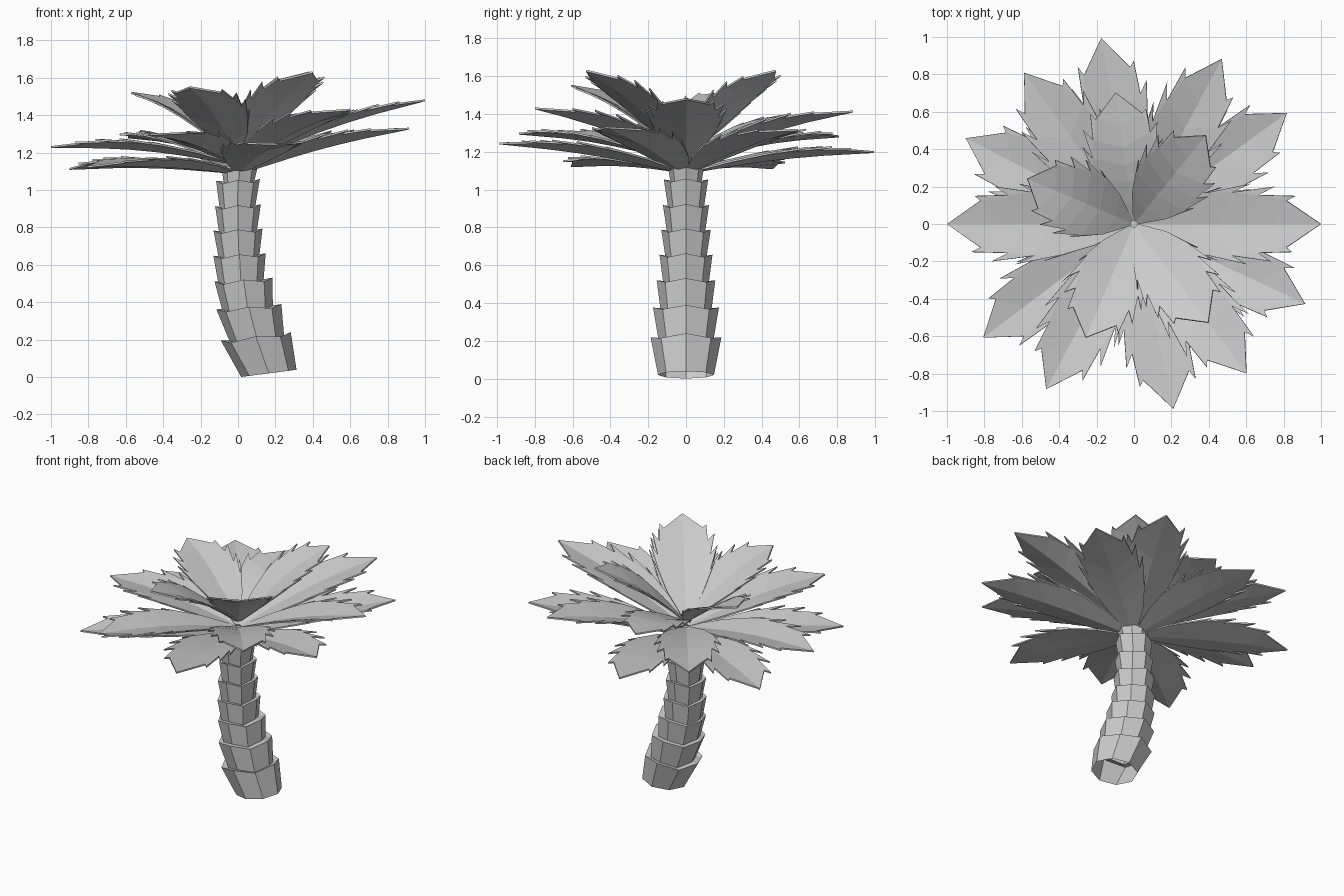
import bpy, bmesh, math
from mathutils import Vector

if "Cube" in bpy.data.objects:
    bpy.data.objects.remove(bpy.data.objects["Cube"])


def finish(bm, name):
    bmesh.ops.recalc_face_normals(bm, faces=bm.faces)
    mesh = bpy.data.meshes.new(name)
    bm.to_mesh(mesh)
    bm.free()
    ob = bpy.data.objects.new(name, mesh)
    bpy.context.collection.objects.link(ob)
    return ob


# Trunk: stacked flaring eight-sided cups along a bending line
# each ring: centre x, centre z, radius, tilt (rise per unit x)
RINGS = [
    (0.165, 0.02, 0.148, 0.13), (0.095, 0.209, 0.187, 0.12),
    (0.10, 0.20, 0.146, 0.10), (0.058, 0.367, 0.174, 0.08),
    (0.05, 0.365, 0.136, 0.07), (0.03, 0.512, 0.155, 0.07),
    (0.015, 0.508, 0.122, 0.05), (0.008, 0.647, 0.140, 0.05),
    (0.005, 0.643, 0.110, 0.04), (0.00, 0.78, 0.131, 0.04),
    (0.00, 0.775, 0.102, 0.04), (0.00, 0.91, 0.122, 0.04),
    (-0.003, 0.905, 0.096, 0.04), (0.00, 1.045, 0.117, 0.04),
    (0.005, 1.04, 0.083, 0.03), (0.01, 1.13, 0.098, 0.03),
]
SIDES = 8
bm = bmesh.new()
loops = []
for i, (cx, cz, r, tilt) in enumerate(RINGS):
    loop = []
    for k in range(SIDES):
        a = k * 2 * math.pi / SIDES
        dx = r * math.cos(a)
        wave = 0.009 * (-1) ** k if 0 < i < len(RINGS) - 1 else 0
        loop.append(bm.verts.new((cx + dx, r * math.sin(a), cz + dx * tilt + wave)))
    loops.append(loop)
for lo, hi in zip(loops, loops[1:]):
    for k in range(SIDES):
        n = (k + 1) % SIDES
        bm.faces.new((lo[k], lo[n], hi[n], hi[k]))
bm.faces.new(loops[-1])
finish(bm, "trunk")

# Half of a leaf blade: (rib position, edge position, half width)
BLADE = [(0.0, 0.0, 0.02), (0.14, 0.20, 0.115), (0.30, 0.38, 0.165),
         (0.43, 0.53, 0.17), (0.57, 0.67, 0.155), (0.73, 0.82, 0.125)]
# Teeth on the blade edge: edge segment, tooth position, half width
TEETH = [(1, 0.47, 0.195), (2, 0.63, 0.215), (3, 0.76, 0.20), (4, 0.87, 0.15)]


def leaf(name, angle, length, base_z, tip_z, width, arch, lift):
    a = math.radians(angle)
    out = Vector((math.cos(a), math.sin(a), 0))
    side = Vector((-math.sin(a), math.cos(a), 0))
    slope = Vector((-(tip_z - base_z), length)).normalized()
    up = out * slope.x + Vector((0, 0, slope.y))

    def point(u, v):
        z = base_z + (tip_z - base_z) * u + arch * math.sin(math.pi * u)
        fold = lift * abs(v) * min(1, 1.6 * (1 - u) + 0.5)
        return out * (0.02 + (length - 0.02) * u) + side * v * width \
            + Vector((0, 0, z)) + up * fold

    bm = bmesh.new()
    rib = [bm.verts.new(point(u, 0)) for u, _, _ in BLADE]
    tip = bm.verts.new(point(1, 0))

    def face(s, *verts):
        bm.faces.new(verts if s < 0 else verts[::-1])

    for s in (1, -1):
        edge = [bm.verts.new(point(e, s * w)) for _, e, w in BLADE]
        for i in range(len(BLADE) - 1):
            face(s, rib[i], edge[i], edge[i + 1], rib[i + 1])
        face(s, rib[-1], edge[-1], tip)
        for i, u, w in TEETH:
            tooth = bm.verts.new(point(u - (0.02 if s < 0 else 0), s * w))
            face(s, edge[i], tooth, edge[i + 1])
    ob = finish(bm, name)
    mod = ob.modifiers.new("thickness", 'SOLIDIFY')
    mod.thickness = 0.01
    mod.offset = 0


# Lower and middle whorls; the crown tips up towards +x
for i, ang in enumerate((36, 100, 153, 217, 282, 335)):
    x = math.cos(math.radians(ang))
    leaf(f"lower_leaf_{i + 1}", ang, 1.01, 1.09, 1.22 + 0.12 * x, 1.0, 0.02, 0.22)
for i, ang in enumerate((0, 62, 126, 180, 242, 307)):
    x = math.cos(math.radians(ang))
    leaf(f"middle_leaf_{i + 1}", ang, 1.0, 1.14, 1.355 + 0.125 * x, 1.0, 0.03, 0.22)

# Steep top leaves: angle, length, tip height
TOP = [(51, 0.61, 1.63), (98, 0.71, 1.38), (157, 0.62, 1.52),
       (247, 0.66, 1.55), (307, 0.66, 1.63)]
for i, (ang, length, tip_z) in enumerate(TOP):
    leaf(f"top_leaf_{i + 1}", ang, length, 1.19, tip_z, 1.0, 0.045, 0.15)
